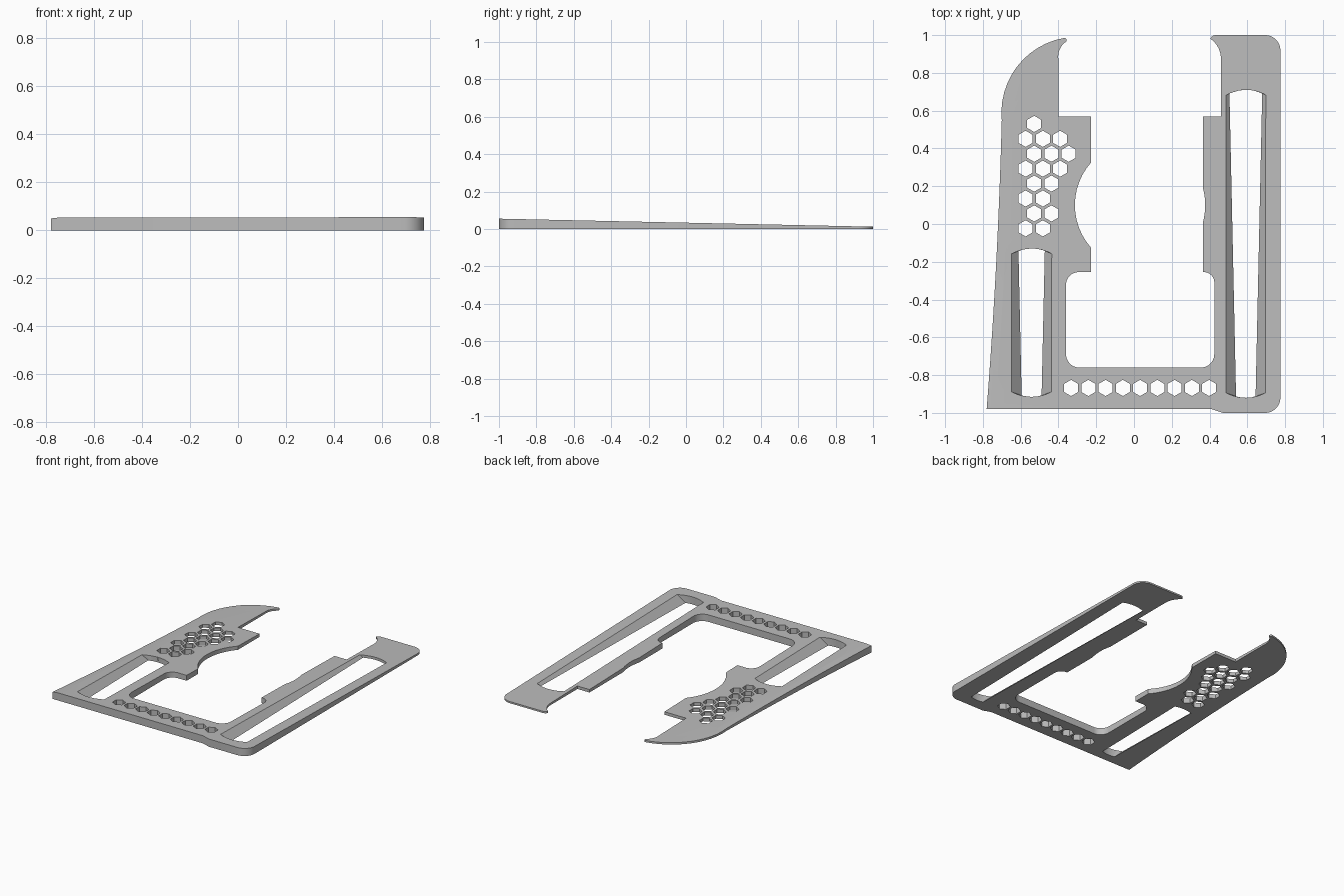
import bpy, bmesh, math
from mathutils import Vector

cube = bpy.data.objects.get("Cube")
if cube:
    bpy.data.objects.remove(cube, do_unlink=True)

grey = bpy.data.materials.new("plain grey")
grey.use_nodes = True
grey.diffuse_color = (0.5, 0.5, 0.5, 1)
grey.node_tree.nodes["Principled BSDF"].inputs["Base Color"].default_value = (0.5, 0.5, 0.5, 1)


def top(y):
    """Height of the wedge's sloping top."""
    return 0.0335 - 0.0215 * y


def arc(a, b, sag, steps=12):
    """Points from a up to (not including) b, bulging to the right by sag."""
    a, b = Vector(a), Vector(b)
    if sag == 0:
        return [a]
    half = (b - a).length / 2
    along = (b - a).normalized()
    right = Vector((along.y, -along.x))
    radius = (half * half + sag * sag) / (2 * abs(sag))
    sweep = math.asin(min(1, half / radius))
    sign = math.copysign(1, sag)
    pts = []
    for i in range(steps):
        t = sweep * (2 * i / steps - 1)
        rise = radius * (math.cos(t) - math.cos(sweep))
        pts.append((a + b) / 2 + along * radius * math.sin(t) + right * sign * rise)
    return pts


def loft(name, rings):
    """Closed solid through equal-sized rings of points."""
    bm = bmesh.new()
    loops = [[bm.verts.new(p) for p in ring] for ring in rings]
    for lo, hi in zip(loops, loops[1:]):
        for i in range(len(lo)):
            j = (i + 1) % len(lo)
            bm.faces.new((lo[i], lo[j], hi[j], hi[i]))
    bm.faces.new(loops[0][::-1])
    bm.faces.new(loops[-1])
    bmesh.ops.recalc_face_normals(bm, faces=bm.faces)
    mesh = bpy.data.meshes.new(name)
    bm.to_mesh(mesh)
    bm.free()
    obj = bpy.data.objects.new(name, mesh)
    bpy.context.collection.objects.link(obj)
    mesh.materials.append(grey)
    return obj


def cut(body, cutter):
    mod = body.modifiers.new("cut", 'BOOLEAN')
    mod.operation = 'DIFFERENCE'
    mod.solver = 'EXACT'
    mod.object = cutter
    bpy.context.view_layer.objects.active = body
    bpy.ops.object.modifier_apply(modifier=mod.name)
    bpy.data.objects.remove(cutter, do_unlink=True)


# Outline: x, y, bulge of the edge to the next point
outline = [
    # front edge and right arm
    (-.78, -.98, 0), (.41, -.98, 0), (.47, -1, 0), (.69, -1, .025),
    (.775, -.92, 0), (.775, .92, .025), (.69, 1, 0), (.43, 1, .005),
    (.405, .98, -.016), (.46, .87, 0), (.46, .57, 0), (.365, .57, 0),
    (.365, .19, -.012), (.365, .01, 0), (.365, -.255, -.02),
    # opening
    (.425, -.315, 0), (.425, -.69, -.02), (.355, -.76, 0), (-.29, -.76, -.02),
    (-.36, -.69, 0), (-.36, -.32, -.02), (-.29, -.255, 0),
    # left arm with its round notch and hooked tip
    (-.228, -.255, 0), (-.228, -.125, -.085), (-.228, .325, 0), (-.228, .57, 0),
    (-.40, .57, 0), (-.40, .87, -.015), (-.36, .965, .008),
    (-.37, .985, .107), (-.70, .55, -.01)]
points = []
for p, q in zip(outline, outline[1:] + outline[:1]):
    points += arc(p[:2], q[:2], p[2])
plate = loft("wedge_plate", [[(p.x, p.y, 0) for p in points],
                             [(p.x, p.y, top(p.y)) for p in points]])

# Slight fall-off along the outer left edge
path = [Vector((-.782, -1.03))] + arc((-.78, -.98), (-.70, .55), .01)
path += arc((-.70, .55), (-.37, .985), -.107)[:9]
rings = []
for i, p in enumerate(path):
    step = path[min(i + 1, len(path) - 1)] - path[max(i - 1, 0)]
    inward = Vector((step.y, -step.x)).normalized()
    drop = .005 * min(1, (len(path) - 1.3 - i) / 7)
    ring = []
    for offset, rise in ((-.02, -1.4 * drop), (.045, 0), (.063, .4 * drop + .003), (-.02, .03)):
        q = p + inward * offset
        ring.append((q.x, q.y, top(q.y) + rise))
    rings.append(ring)
cut(plate, loft("edge_cutter", rings))


# Slots with walls that slope at 45 degrees and bowed ends
def slot(cx, half, front, back, bow=.024, steps=10):
    levels = []
    for z in (-.01, .07):
        ring = []
        for end, sign in ((front, 1), (back, -1)):
            width = half - (top(end) - z)
            for i in range(steps + 1):
                x = sign * width * (2 * i / steps - 1)
                ring.append((cx + x, end + sign * bow * (x / half) ** 2, z))
        levels.append(ring)
    cut(plate, loft("slot_cutter", levels))


slot(.592, .105, -.92, .71)
slot(-.542, .106, -.915, -.13)


# Hexagonal holes
def hexagon(x, y, r=.043):
    corners = [(x + r * math.sin(k * math.pi / 3), y + r * math.cos(k * math.pi / 3))
               for k in range(6)]
    cut(plate, loft("hex_cutter", [[(a, b, z) for a, b in corners] for z in (-.02, .1)]))


pitch = .0913
for i in range(9):
    hexagon(-.333 + i * pitch, -.868)
for row, count in enumerate((1, 3, 3, 3, 2, 2, 2, 2)):
    shift = pitch / 2 if row % 2 == 0 else 0
    for i in range(count):
        hexagon(-.574 + shift + i * pitch, .53 - row * .079)

bpy.ops.object.select_all(action='DESELECT')
plate.select_set(True)
bpy.context.view_layer.objects.active = plate
bpy.ops.object.shade_smooth_by_angle(angle=math.radians(30))
